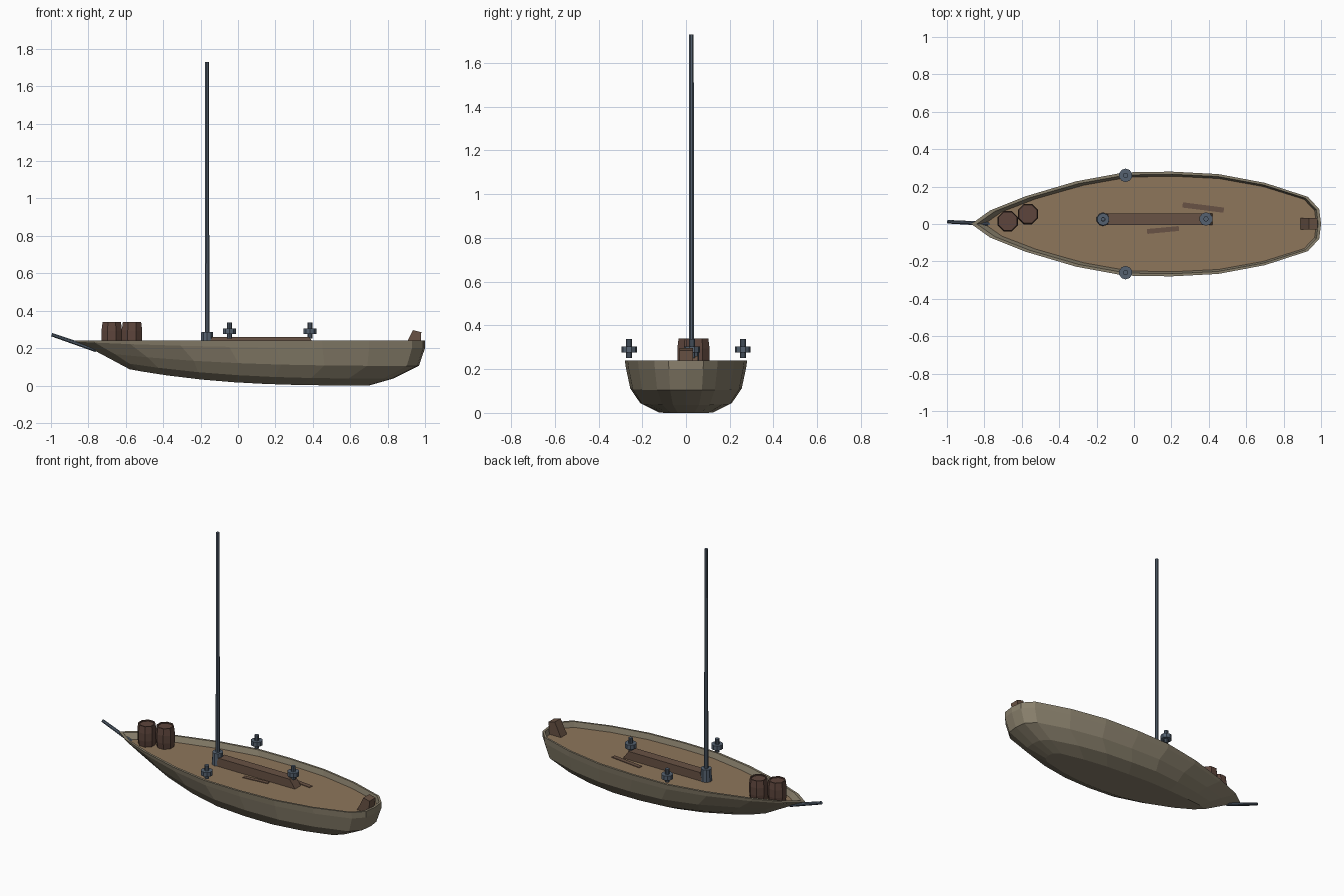
import bpy, bmesh, math
from mathutils import Vector

if "Cube" in bpy.data.objects:
    bpy.data.objects.remove(bpy.data.objects["Cube"])


def material(name, rgb):
    m = bpy.data.materials.new(name)
    m.diffuse_color = (*rgb, 1)
    m.use_nodes = True
    m.node_tree.nodes["Principled BSDF"].inputs["Base Color"].default_value = m.diffuse_color
    return m


HULL = material("weathered_wood", (0.25, 0.215, 0.15))
DECK = material("deck_wood", (0.27, 0.18, 0.105))
DARK = material("dark_wood", (0.14, 0.085, 0.058))
CASK = material("barrel_wood", (0.11, 0.06, 0.045))
METAL = material("blue_grey", (0.09, 0.12, 0.16))


def finish(name, bm, mat):
    bmesh.ops.recalc_face_normals(bm, faces=bm.faces)
    mesh = bpy.data.meshes.new(name)
    bm.to_mesh(mesh)
    bm.free()
    mesh.materials.append(mat)
    ob = bpy.data.objects.new(name, mesh)
    bpy.context.collection.objects.link(ob)
    return ob


def skin(bm, rings, caps=(True, True)):
    vs = [[bm.verts.new(p) for p in r] for r in rings]
    for a, b in zip(vs, vs[1:]):
        for i in range(len(a)):
            j = (i + 1) % len(a)
            bm.faces.new((a[i], a[j], b[j], b[i]))
    if caps[0]:
        bm.faces.new(vs[0])
    if caps[1]:
        bm.faces.new(vs[-1])


def lathe(name, profile, loc, sides, mat, axis=(0, 0, 1)):
    """Turned part: profile is (radius, height) pairs."""
    bm = bmesh.new()
    q = Vector((0, 0, 1)).rotation_difference(Vector(axis))
    turn = [2 * math.pi * (i + 0.5) / sides for i in range(sides)]
    skin(bm, [[Vector(loc) + q @ Vector((r * math.cos(a), r * math.sin(a), z))
               for a in turn] for r, z in profile])
    return finish(name, bm, mat)


def prism(name, outline, y0, y1, mat):
    """Side outline (x, z) extruded across the boat."""
    bm = bmesh.new()
    skin(bm, [[(x, y, z) for x, z in outline] for y in (y0, y1)])
    return finish(name, bm, mat)


# Hull: half plan of the gunwale, reused for every ring
PLAN = [(-.87, 0), (-.77, .072), (-.58, .148), (-.31, .228), (-.05, .276),
        (.2, .28), (.45, .267), (.7, .22), (.93, .145), (.99, .08), (1, 0)]


def ring(x0, x1, width, z_bow, z_stern):
    half = []
    for x, w in PLAN:
        t = (x + .87) / 1.87
        z = z_stern + (z_bow - z_stern) * (1 - t) ** 2.8
        half.append((x0 + (x1 - x0) * t, w * width, z))
    return half + [(x, -y, z) for x, y, z in half[-2:0:-1]]


bm = bmesh.new()
deck_ring = ring(-.80, .975, .91, .205, .205)
skin(bm, [ring(-.58, .70, .47, .087, 0),
          ring(-.66, .83, .75, .13, .037),
          ring(-.75, .967, .91, .178, .105),
          ring(-.865, 1.0, .98, .234, .2),
          ring(-.87, 1.0, 1, .24, .24),
          ring(-.84, .985, .95, .24, .24),
          deck_ring], caps=(True, False))
finish("hull", bm, HULL)

# Deck
bm = bmesh.new()
bm.faces.new([bm.verts.new(p) for p in deck_ring])
deck = finish("deck", bm, DECK)
if deck.data.polygons[0].normal.z < 0:
    deck.data.flip_normals()

# Mast, collar and bowsprit
lathe("mast", [(.013, .21), (.011, 1.73)], (-.165, .025, 0), 8, METAL)
lathe("mast_collar", [(.036, .205), (.033, .285)], (-.165, .025, 0), 10, METAL)
tip, root = Vector((-.996, .012, .272)), Vector((-.76, 0, .19))
lathe("bowsprit", [(.01, 0), (.012, (root - tip).length)], tip, 8, METAL, root - tip)

# Winches on both rails and one amidships
for i, (x, y) in enumerate([(-.045, .26), (-.045, -.26), (.385, .027)]):
    lathe(f"winch_{i}", [(.014, .252), (.014, .275), (.036, .275), (.036, .304),
                         (.014, .304), (.014, .338)], (x, y, 0), 10, METAL)

# Centre beam and stern post
prism("centre_beam", [(-.16, .204), (.42, .204), (.38, .26), (-.14, .26)],
      -.005, .056, DARK)
prism("stern_post", [(.89, .204), (.975, .204), (.98, .285), (.935, .296)],
      -.03, .032, DARK)

# Loose planks on the deck
for i, (a, b, w) in enumerate([((.26, .102), (.48, .074), .014),
                               ((.07, -.04), (.24, -.024), .013)]):
    bm = bmesh.new()
    n = (Vector(b) - Vector(a)).orthogonal().normalized() * w
    foot = [Vector(a) + n, Vector(b) + n, Vector(b) - n, Vector(a) - n]
    skin(bm, [[(p.x, p.y, z) for p in foot] for z in (.203, .209)])
    finish(f"plank_{i}", bm, DARK)

# Barrels with recessed lids
for i, (x, y) in enumerate([(-.675, .015), (-.567, .053)]):
    lathe(f"barrel_{i}", [(.053, .203), (.059, .245), (.059, .295), (.053, .34),
                          (.045, .34), (.045, .333)], (x, y, 0), 8, CASK)
